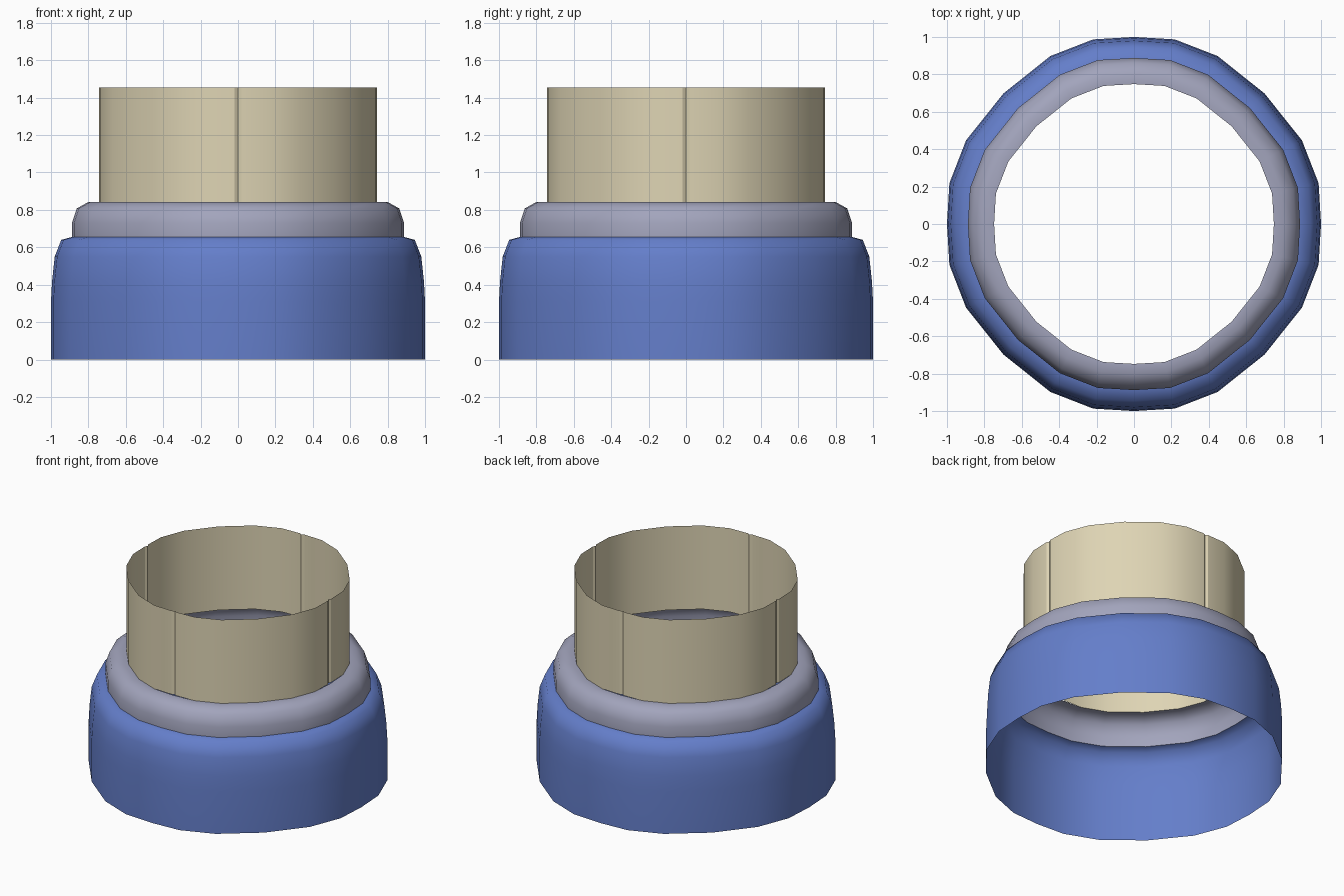
import bpy, bmesh, math

if "Cube" in bpy.data.objects:
    bpy.data.objects.remove(bpy.data.objects["Cube"])


def material(name, rgb):
    lin = [((c / 255 + 0.055) / 1.055) ** 2.4 for c in rgb]
    m = bpy.data.materials.new(name)
    m.diffuse_color = (*lin, 1)
    m.use_nodes = True
    m.node_tree.nodes["Principled BSDF"].inputs["Base Color"].default_value = m.diffuse_color
    return m


# Unit outline: 24 unevenly spaced points, six per quadrant
QUARTER = [(1, 0), (0.987, 0.218), (0.898, 0.447), (0.698, 0.698),
           (0.447, 0.898), (0.218, 0.987)]
# Narrow tube outline with a small inward groove on each axis
GROOVED = [(0.979, 0), (0.994, 0.024)] + QUARTER[1:] + [(0.024, 0.994)]


def full_ring(quarter):
    pts = []
    for k in range(4):
        c, s = round(math.cos(k * math.pi / 2)), round(math.sin(k * math.pi / 2))
        pts += [(x * c - y * s, x * s + y * c) for x, y in quarter]
    return pts


def shell(name, quarter, profile, mat, angle):
    """Open skin: the outline scaled to each (radius, height) of the profile."""
    bm = bmesh.new()
    outline = full_ring(quarter)
    rings = [[bm.verts.new((x * r, y * r, z)) for x, y in outline] for r, z in profile]
    n = len(outline)
    for a, b in zip(rings, rings[1:]):
        for i in range(n):
            j = (i + 1) % n
            bm.faces.new((a[i], a[j], b[j], b[i]))
    me = bpy.data.meshes.new(name)
    bm.to_mesh(me)
    bm.free()
    me.materials.append(mat)
    ob = bpy.data.objects.new(name, me)
    bpy.context.collection.objects.link(ob)
    bpy.ops.object.select_all(action='DESELECT')
    ob.select_set(True)
    bpy.context.view_layer.objects.active = ob
    bpy.ops.object.shade_smooth_by_angle(angle=math.radians(angle))


blue = material("blue", (100, 126, 202))
grey = material("grey", (162, 164, 188))
tan = material("tan", (222, 212, 180))

# Wide lower skirt with a rounded shoulder
shell("lower_skirt", QUARTER,
      [(1, 0), (1, 0.31), (0.994, 0.42), (0.98, 0.55), (0.945, 0.64), (0.888, 0.655)],
      blue, 60)
# Rounded middle collar
shell("middle_collar", QUARTER,
      [(0.888, 0.655), (0.888, 0.73), (0.862, 0.808), (0.80, 0.842), (0.748, 0.84)],
      grey, 60)
# Straight upper tube with four grooves
shell("upper_tube", GROOVED, [(0.748, 0.84), (0.748, 1.453)], tan, 28)
